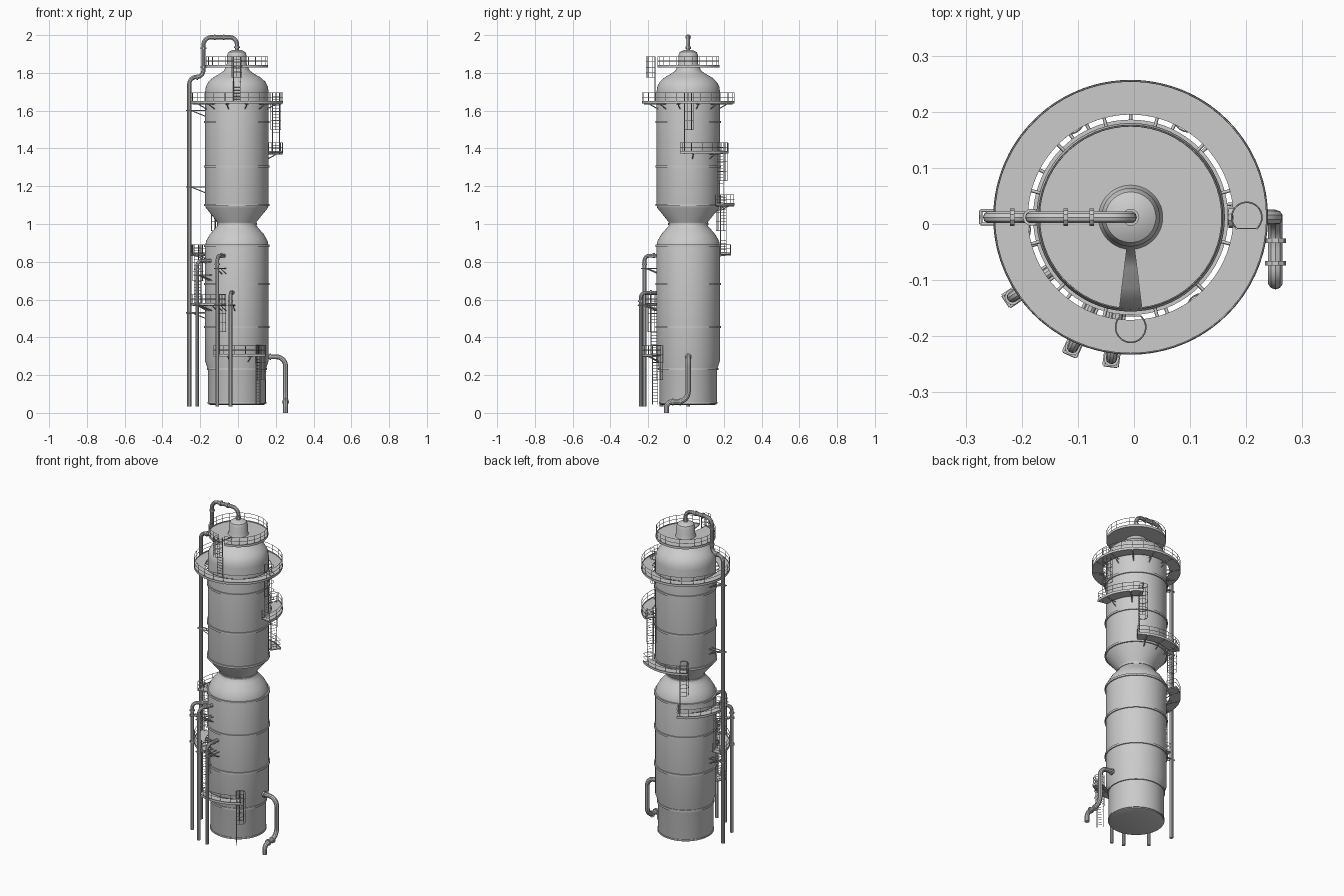
import bpy, bmesh, math
from math import radians, cos, sin, pi
from mathutils import Vector

if "Cube" in bpy.data.objects:
    bpy.data.objects.remove(bpy.data.objects["Cube"])

CX, CY = -0.006, 0.012          # column axis


def P(a, r, z):
    """Point at angle a (degrees), radius r around the column axis."""
    return Vector((CX + r * cos(radians(a)), CY + r * sin(radians(a)), z))


def arc(a0, a1, r, z, step=6):
    n = max(2, round(abs(a1 - a0) / step))
    return [P(a0 + (a1 - a0) * i / n, r, z) for i in range(n + 1)]


def tubes(name, paths, r, res=0):
    """Round bars along each path, joined as one mesh."""
    cu = bpy.data.curves.new(name, 'CURVE')
    cu.dimensions = '3D'
    cu.bevel_depth, cu.bevel_resolution, cu.use_fill_caps = r, res, True
    for path in paths:
        sp = cu.splines.new('POLY')
        sp.points.add(len(path) - 1)
        for p, co in zip(sp.points, path):
            p.co = (*co, 1)
    ob = bpy.data.objects.new(name, cu)
    bpy.context.collection.objects.link(ob)
    bpy.ops.object.select_all(action='DESELECT')
    ob.select_set(True)
    bpy.context.view_layer.objects.active = ob
    bpy.ops.object.convert(target='MESH')
    return bpy.context.object


def smooth(ob, angle=35):
    bpy.ops.object.select_all(action='DESELECT')
    ob.select_set(True)
    bpy.context.view_layer.objects.active = ob
    bpy.ops.object.shade_smooth_by_angle(angle=radians(angle))


def lathe(name, prof, a0=0, a1=360, closed=False, segs=72):
    """Revolve (radius, z) points; a closed profile gives a solid ring or sector."""
    full = abs(a1 - a0) >= 360
    n = segs if full else max(3, round((a1 - a0) / 5))
    bm = bmesh.new()
    cols = [[bm.verts.new(P(a0 + (a1 - a0) * i / n, r, z)) for r, z in prof]
            for i in range(n if full else n + 1)]
    m = len(prof)
    for i in range(n):
        A, B = cols[i], cols[(i + 1) % len(cols)]
        for j in range(m if closed else m - 1):
            k = (j + 1) % m
            bm.faces.new((A[j], B[j], B[k], A[k]))
    if closed and not full:
        bm.faces.new(cols[0])
        bm.faces.new(cols[-1])
    bmesh.ops.remove_doubles(bm, verts=bm.verts, dist=1e-5)
    bmesh.ops.recalc_face_normals(bm, faces=bm.faces)
    me = bpy.data.meshes.new(name)
    bm.to_mesh(me)
    bm.free()
    ob = bpy.data.objects.new(name, me)
    bpy.context.collection.objects.link(ob)
    smooth(ob)
    return ob


def band(name, r0, r1, z0, z1, a0=0, a1=360):
    return lathe(name, [(r0, z0), (r1, z0), (r1, z1), (r0, z1)], a0, a1, True)


def pipe(name, pts, r, bend, flanges=()):
    """Pipe with rounded elbows; flanges are (point, axis) collars."""
    pts = [Vector(p) for p in pts]
    path = [pts[0]]
    for a, b, c in zip(pts, pts[1:], pts[2:]):
        u, v = (a - b).normalized(), (c - b).normalized()
        d = min(bend, (a - b).length * .49, (c - b).length * .49)
        o = b + (u + v) * d
        path += [o - v * d * cos(t * pi / 16) - u * d * sin(t * pi / 16) for t in range(9)]
    path.append(pts[-1])
    smooth(tubes(name, [path], r, 3))
    if flanges:
        smooth(tubes(name + "_flanges",
                     [[Vector(p) - Vector(d) * .004, Vector(p) + Vector(d) * .004] for p, d in flanges],
                     r * 1.4, 3))


def platform(name, z, a0, a1, r0=0.183, r1=0.243, brackets=True, ends=True):
    """Arc deck with toe board, handrails, posts and gusset brackets."""
    band(name + "_deck", r0, r1, z - .004, z + .002, a0, a1)
    band(name + "_toe_board", r1, r1 + .002, z - .006, z + .008, a0, a1)
    rails = [arc(a0, a1, r1, z + h) for h in (.028, .051)]
    n = max(2, round(abs(a1 - a0) / 15))
    rails += [[P(a0 + (a1 - a0) * i / n, r1, z), P(a0 + (a1 - a0) * i / n, r1, z + .051)]
              for i in range(n + 1)]
    if ends:                                       # short rail across each end
        for a in (a0, a1):
            rails += [[P(a, r0 + .003, z + h), P(a, r1, z + h)] for h in (.028, .051)]
            rails.append([P(a, r0 + .003, z), P(a, r0 + .003, z + .051)])
    tubes(name + "_handrail", rails, .0015)
    if brackets:
        m = max(2, round(abs(a1 - a0) / 30))
        angs = [a0 + (a1 - a0) * (i + .5) / m for i in range(m)]
        tubes(name + "_brackets",
              [[P(a, .166, z - .007), P(a, r1, z - .007)] for a in angs]
              + [[P(a, .166, z - .034), P(a, .215, z - .007)] for a in angs], .003)


def ladder(name, a, r, z0, z1, face, cage=.13):
    """Ladder with safety cage; face is the direction in degrees the cage points."""
    c = P(a, r, 0)
    f = Vector((cos(radians(face)), sin(radians(face)), 0))
    s = Vector((-f.y, f.x, 0))
    Z = Vector((0, 0, 1))
    foot = c - f * .02
    tubes(name + "_stiles", [[foot + s * k + Z * z0, foot + s * k + Z * z1] for k in (-.018, .018)], .0022)
    n = int((z1 - z0) / .016)
    tubes(name + "_rungs", [[foot - s * .018 + Z * (z0 + .016 * i), foot + s * .018 + Z * (z0 + .016 * i)]
                            for i in range(1, n)], .0011)
    ring = [f * .027 * cos(t) + s * .027 * sin(t) for t in [radians(-135 + 270 * i / 16) for i in range(17)]]
    zc, m = z0 + cage, 4
    if z1 - z0 < .3:
        zc = z1 - .11
    bars = [[c + p + Z * (zc + (z1 - zc) * i / m) for p in ring] for i in range(m + 1)]
    bars += [[c + p + Z * zc, c + p + Z * z1] for p in ring[2::3]]
    tubes(name + "_cage", bars, .0014)


def support(name, a, zs):
    """Twin-arm braces carrying a vertical pipe off the shell."""
    t = Vector((-sin(radians(a)), cos(radians(a)), 0)) * .012
    bars = []
    for z in zs:
        for s in (-1, 1):
            bars += [[P(a, .165, z) + t * s, P(a, .268, z) + t * s],
                     [P(a, .165, z - .03) + t * s, P(a, .24, z) + t * s]]
        bars += [[P(a, d, z) - t, P(a, d, z) + t] for d in (.241, .267)]
    tubes(name, bars, .0028)


# Vessel shell: skirt, lower drum, neck, upper drum, top dome and cap
lathe("column_shell", [(0, .042), (.14, .042), (.15, .046), (.153, .056), (.153, .23), (.168, .275),
      (.168, .88), (.163, .91), (.143, .945), (.117, .975), (.104, .99), (.101, 1.0), (.105, 1.012),
      (.164, 1.085), (.168, 1.1), (.168, 1.70), (.164, 1.728), (.15, 1.754), (.125, 1.776), (.09, 1.796),
      (.068, 1.812), (.06, 1.83), (.052, 1.85), (.052, 1.893), (.045, 1.91), (.026, 1.92), (0, 1.923)])

# Stiffening rings
for i, (r, z) in enumerate([(.153, .232), (.168, .455), (.168, .682), (.168, .885),
                            (.168, 1.1), (.168, 1.305), (.168, 1.54)]):
    band(f"shell_ring_{i}", r - .003, r + .006, z - .006, z + .006)
band("skirt_base_ring", .148, .156, .05, .058)
band("neck_ring", .098, .106, .994, 1.004)

# Platforms from top to bottom
platform("top_platform", 1.835, -83, 263, .05, .163, False, False)
platform("ring_platform", 1.643, 0, 360, ends=False)
platform("platform_upper_right", 1.379, -10, 60)
platform("platform_upper_back", 1.103, 52, 128)
platform("platform_mid_left", .84, 113, 192)
platform("platform_lower_left", .575, 178, 250)
platform("platform_bottom_front", .305, 240, 308)

# Ladders: angle, radius, bottom, top, cage direction
for i, (a, r, z0, z1, f) in enumerate([
        (270, .196, 1.645, 1.886, 270), (0, .207, 1.37, 1.695, 90), (60, .207, 1.10, 1.43, 150),
        (122, .207, .835, 1.155, 212), (186, .207, .57, .89, 276), (246, .207, .30, .627, 336),
        (308, .207, .045, .357, 38)]):
    ladder(f"ladder_{i}", a, r, z0, z1, f)

# Overhead vapour pipe
pipe("overhead_pipe", [(CX, CY, 1.91), (CX, CY, 1.989), (-.183, CY, 1.989), (-.183, CY, 1.778),
                       (-.258, CY, 1.778), (-.258, CY, .035)], .011, .042,
     [((CX, CY, 1.935), (0, 0, 1)), ((-.075, CY, 1.989), (1, 0, 0)), ((-.122, CY, 1.989), (1, 0, 0)),
      ((-.183, CY, 1.93), (0, 0, 1)), ((-.183, CY, 1.83), (0, 0, 1)), ((-.217, CY, 1.778), (1, 0, 0))])
support("overhead_pipe_supports", 180, [1.6, 1.195, .53])

# Three side-draw pipes dropping down the front left
for name, a, top, zs in (("left", 214, .805, [.73, .57]), ("middle", 246, .832, [.765, .57]),
                         ("right", 262.3, .637, [.57])):
    n = P(a, 1, 0) - P(a, 0, 0)
    pipe(f"draw_pipe_{name}", [P(a, .16, top), P(a, .254, top), P(a, .254, .035)], .010, .028,
         [(P(a, .2, top), n), (P(a, .254, top - .045), (0, 0, 1))])
    support(f"draw_pipe_{name}_supports", a, zs)

# Bottom outlet pipe on the right
pipe("bottom_outlet_pipe", [(.15, CY, .297), (.252, CY, .297), (.252, CY, .058), (.252, -.103, .058),
                            (.252, -.103, 0)], .0135, .06,
     [((.172, CY, .297), (1, 0, 0)), ((.252, -.03, .058), (0, 1, 0)), ((.252, -.07, .058), (0, 1, 0))])
